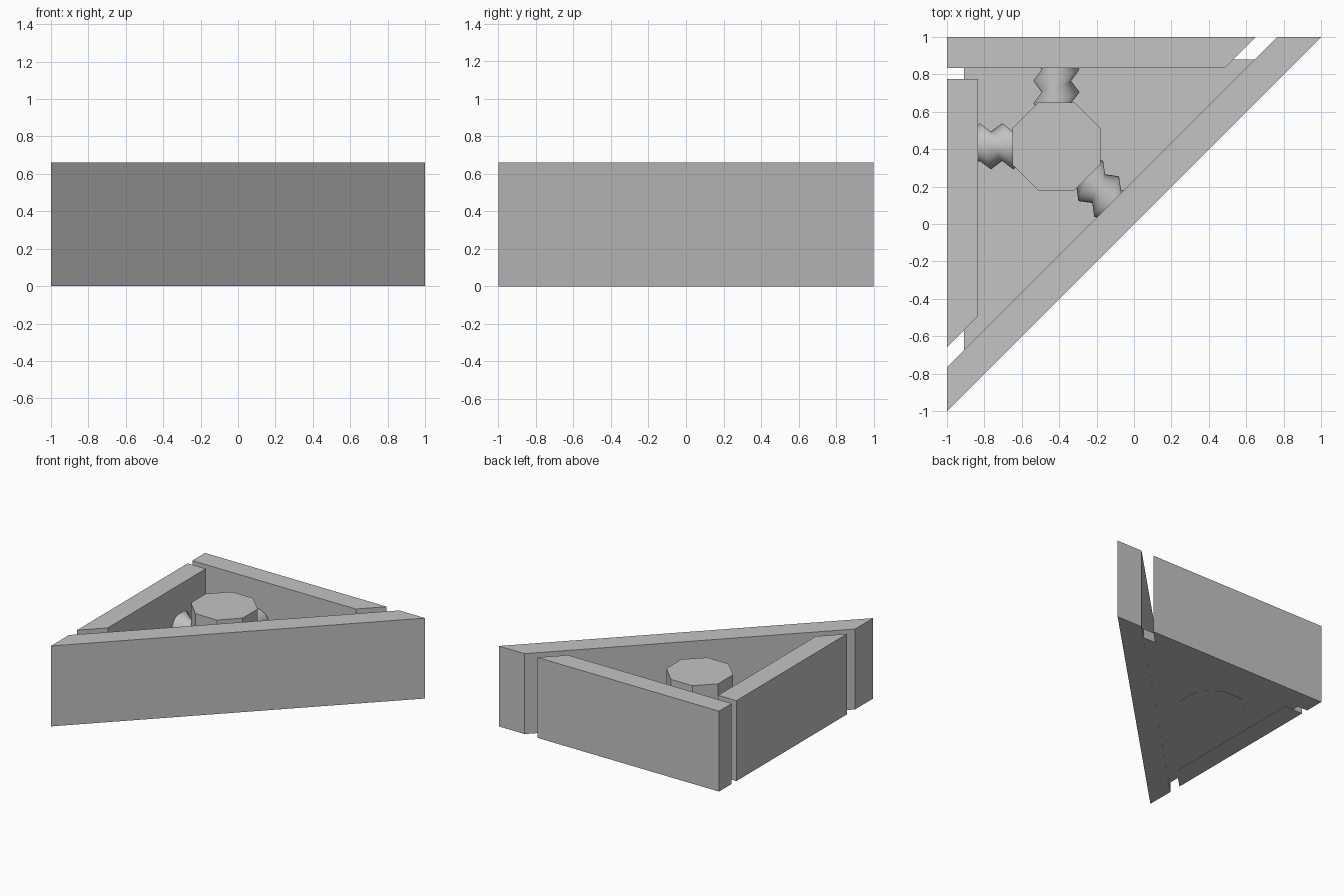
import bpy, bmesh
from math import pi, cos, sin, radians
from mathutils import Matrix

cube = bpy.data.objects.get("Cube")
if cube:
    bpy.data.objects.remove(cube, do_unlink=True)

# Single grey material
grey = bpy.data.materials.new("plain_grey")
grey.use_nodes = True
colour = (0.55, 0.55, 0.55, 1)
grey.diffuse_color = colour
grey.node_tree.nodes["Principled BSDF"].inputs["Base Color"].default_value = colour


def finish(name, bm, smooth=False):
    bmesh.ops.recalc_face_normals(bm, faces=bm.faces)
    for f in bm.faces:
        f.smooth = smooth
    mesh = bpy.data.meshes.new(name)
    bm.to_mesh(mesh)
    bm.free()
    mesh.materials.append(grey)
    obj = bpy.data.objects.new(name, mesh)
    bpy.context.collection.objects.link(obj)
    return obj


def prism(name, outline, z0, z1):
    """Extrude a plan outline straight up."""
    bm = bmesh.new()
    base = bm.faces.new([bm.verts.new((x, y, z0)) for x, y in outline])
    top = bmesh.ops.extrude_face_region(bm, geom=[base], use_keep_orig=True)
    verts = [g for g in top["geom"] if isinstance(g, bmesh.types.BMVert)]
    bmesh.ops.translate(bm, verts=verts, vec=(0, 0, z1 - z0))
    return finish(name, bm)


HEIGHT = 0.66
CENTRE = (-0.415, 0.415)

# Three walls of the triangular housing, separated by corner gaps
prism("back_wall", [(-1, 1), (0.65, 1), (0.485, 0.835), (-1, 0.835)], 0, HEIGHT)
prism("side_wall", [(-1, 0.775), (-0.835, 0.775), (-0.835, -0.495), (-1, -0.66)], 0, HEIGHT)
prism("diagonal_wall", [(-1, -1), (1, 1), (0.765, 1), (-1, -0.765)], 0, HEIGHT)

# Floor plate tucked into the walls
prism("floor", [(-0.91, 0.88), (0.72, 0.88), (-0.91, -0.75)], 0.002, 0.08)

# Octagonal hub
hub_radius = 0.235 / cos(pi / 8)
prism("hub", [(CENTRE[0] + hub_radius * cos((k + 0.5) * pi / 4),
               CENTRE[1] + hub_radius * sin((k + 0.5) * pi / 4)) for k in range(8)],
      0, 0.605)


def spring(name, angle):
    """Helical ridged rod from the hub to a wall."""
    pitch, start, limit, segs, rows = 0.12, 0.11, 0.5, 32, 7
    bm = bmesh.new()
    grid = []
    for k in range(rows):
        r = 0.077 if k % 2 else 0.123
        row = []
        for s in range(segs + 1):
            t = 2 * pi * s / segs
            u = start + pitch * (k / 2 + s / segs)
            row.append(bm.verts.new((min(u, limit), r * cos(t), r * sin(t))))
        grid.append(row)
    for a, b in zip(grid, grid[1:]):
        for s in range(segs):
            bm.faces.new((a[s], a[s + 1], b[s + 1], b[s]))
    bmesh.ops.remove_doubles(bm, verts=bm.verts, dist=0.0005)
    bm.transform(Matrix.Translation((*CENTRE, HEIGHT / 2)) @ Matrix.Rotation(angle, 4, 'Z'))
    finish(name, bm, smooth=True)


# One spring towards each wall
for name, degrees in (("back_spring", 90), ("side_spring", 180), ("diagonal_spring", -45)):
    spring(name, radians(degrees))
